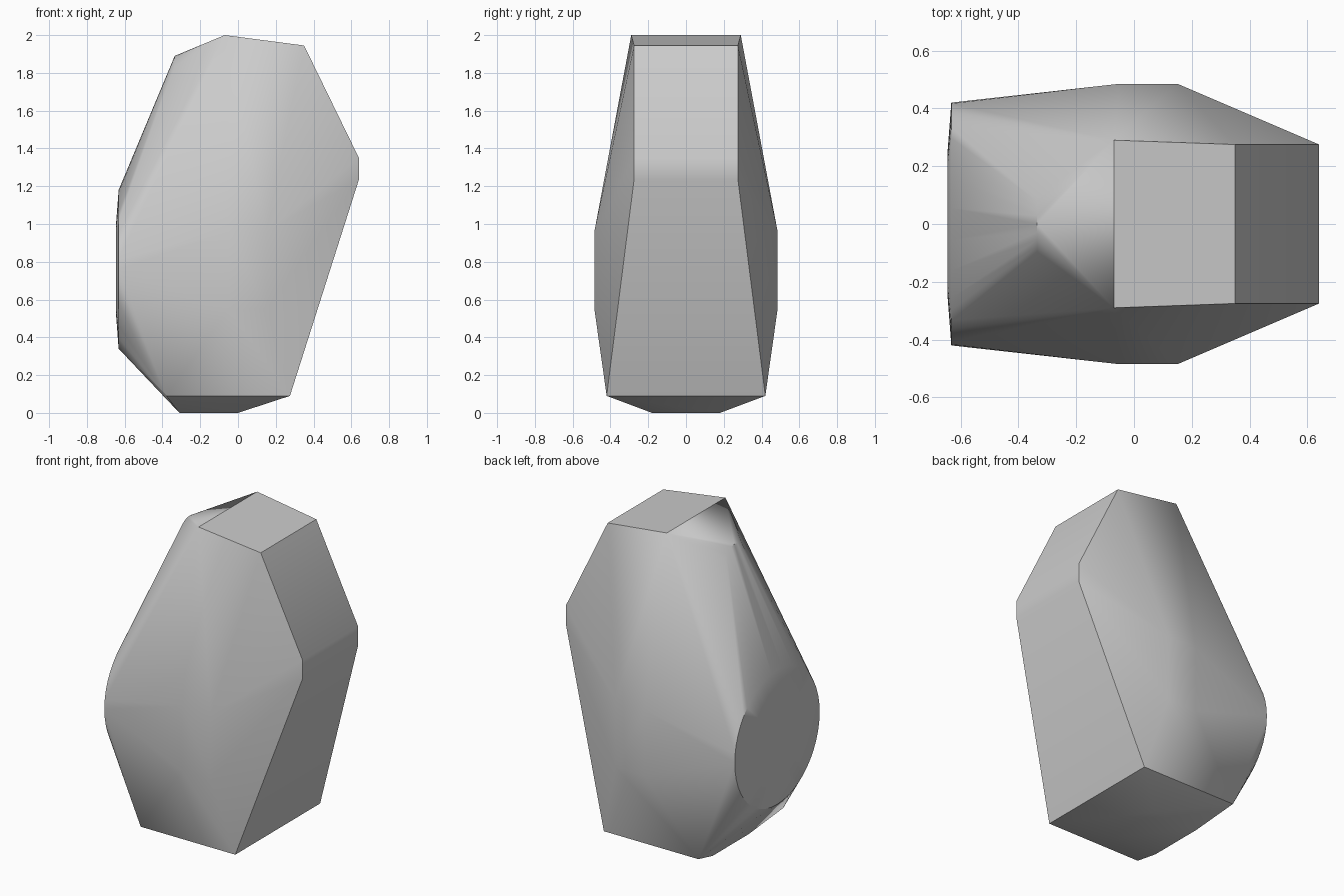
import bpy, bmesh, math

cube = bpy.data.objects.get("Cube")
if cube:
    bpy.data.objects.remove(cube, do_unlink=True)

# Plain grey surface
grey = bpy.data.materials.new("plain_grey")
grey.use_nodes = True
colour = (0.6, 0.6, 0.6, 1)
grey.diffuse_color = colour
grey.node_tree.nodes["Principled BSDF"].inputs["Base Color"].default_value = colour


def ring(x, z, radius, count):
    """Circle of points facing along x."""
    return [(x, radius * math.cos(a), z + radius * math.sin(a))
            for a in (math.tau * i / count for i in range(count))]


# Corners of one half of the faceted shell
corners = [
    (-0.07, 0.29, 2.0), (0.35, 0.275, 1.945),       # crown
    (0.64, 0.275, 1.35), (0.64, 0.275, 1.235),      # upper step
    (0.275, 0.42, 0.09), (-0.38, 0.42, 0.09),       # lower rim
    (0.0, 0.18, 0.0), (-0.31, 0.18, 0.0),           # foot
    (-0.05, 0.485, 0.96), (0.15, 0.485, 0.96),      # side bulge
    (-0.05, 0.485, 0.55), (0.15, 0.485, 0.55),
]
points = [(x, side * y, z) for x, y, z in corners for side in (1, -1)]

# Round end plate with a slight dome, and the small rounded top shoulder
points += ring(-0.632, 0.76, 0.42, 48)
points += ring(-0.645, 0.76, 0.25, 48)
points += ring(-0.335, 1.78, 0.11, 24)

# Wrap the points in one closed skin
bm = bmesh.new()
for p in points:
    bm.verts.new(p)
result = bmesh.ops.convex_hull(bm, input=bm.verts)
unused = {v for v in bm.verts if not v.link_faces}
bmesh.ops.delete(bm, geom=list(unused), context='VERTS')
bmesh.ops.dissolve_limit(bm, angle_limit=math.radians(0.5),
                         verts=bm.verts, edges=bm.edges)
bmesh.ops.recalc_face_normals(bm, faces=bm.faces)

mesh = bpy.data.meshes.new("faceted_shell")
bm.to_mesh(mesh)
bm.free()
mesh.materials.append(grey)
shell = bpy.data.objects.new("faceted_shell", mesh)
bpy.context.collection.objects.link(shell)

bpy.ops.object.select_all(action='DESELECT')
shell.select_set(True)
bpy.context.view_layer.objects.active = shell
bpy.ops.object.shade_smooth_by_angle(angle=math.radians(30))
